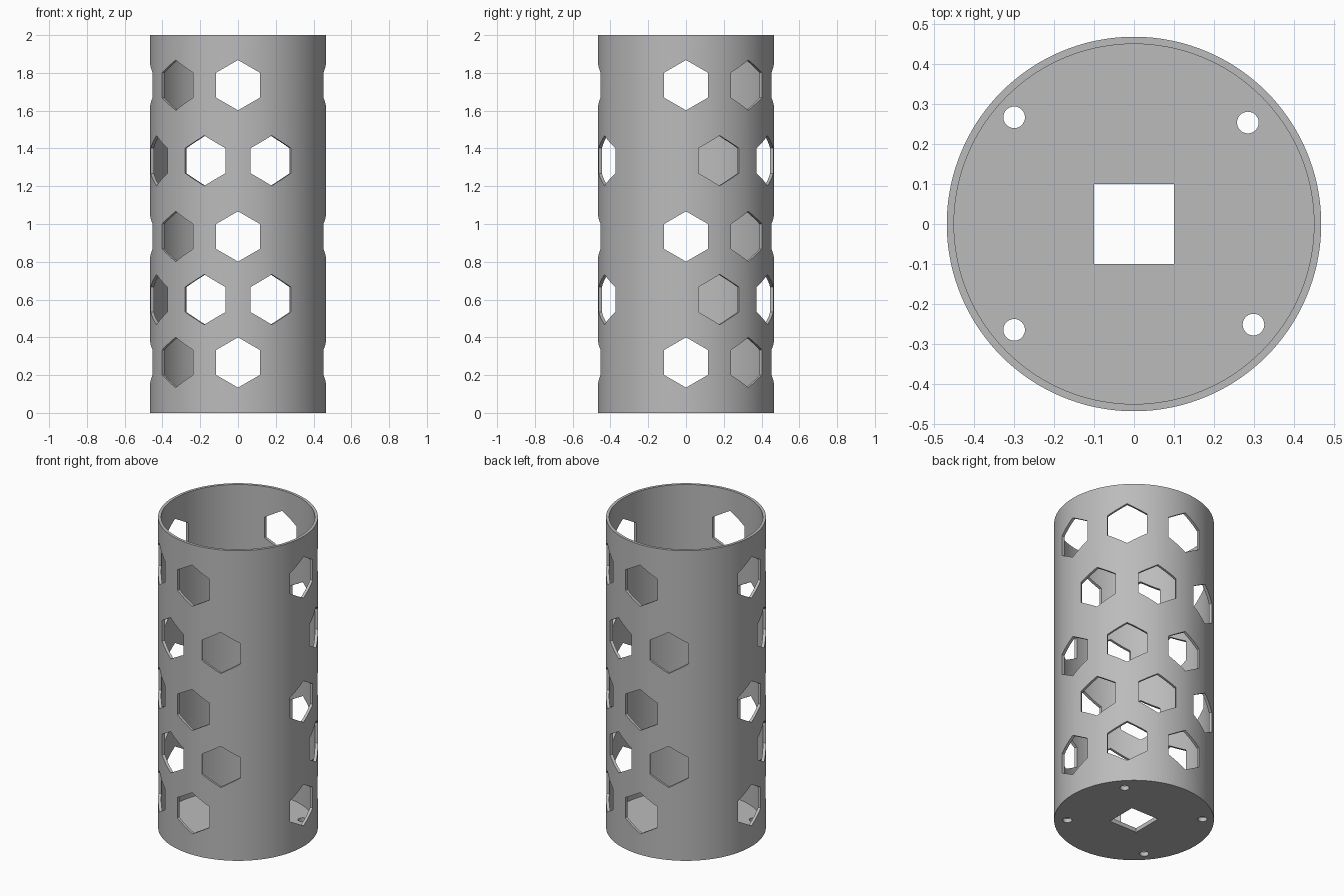
import bpy, bmesh
from math import pi, radians
from mathutils import Matrix, Vector

if "Cube" in bpy.data.objects:
    bpy.data.objects.remove(bpy.data.objects["Cube"])

RADIUS, HEIGHT, WALL, FLOOR = 0.467, 2.0, 0.018, 0.027
HEX_RADIUS = 0.133

grey = bpy.data.materials.new("plain grey")
grey.use_nodes = True
colour = (0.5, 0.5, 0.5, 1)
grey.diffuse_color = colour
grey.node_tree.nodes["Principled BSDF"].inputs["Base Color"].default_value = colour


def make_object(name, bm):
    mesh = bpy.data.meshes.new(name)
    bm.to_mesh(mesh)
    bm.free()
    obj = bpy.data.objects.new(name, mesh)
    bpy.context.collection.objects.link(obj)
    mesh.materials.append(grey)
    return obj


def prism(bm, sides, radius, depth, matrix):
    bmesh.ops.create_cone(bm, cap_ends=True, segments=sides, radius1=radius,
                          radius2=radius, depth=depth, matrix=matrix)


# Cup: a solid cylinder whose top face is inset and pushed down to the floor
bm = bmesh.new()
prism(bm, 144, RADIUS, HEIGHT, Matrix.Translation((0, 0, HEIGHT / 2)))
bm.faces.ensure_lookup_table()
top = max(bm.faces, key=lambda f: f.calc_center_median().z)
bmesh.ops.inset_region(bm, faces=[top], thickness=WALL, use_even_offset=True)
inner = bmesh.ops.extrude_discrete_faces(bm, faces=[top])["faces"][0]
bmesh.ops.translate(bm, verts=inner.verts, vec=(0, 0, FLOOR - HEIGHT))
bmesh.ops.recalc_face_normals(bm, faces=bm.faces)
cup = make_object("perforated_cup", bm)

# Hexagonal wall holes: opposite pairs in three directions, alternate rows turned
bm = bmesh.new()
for row, z in enumerate((0.267, 0.6, 0.934, 1.335, 1.735)):
    turn = 22.5 * (row % 2)
    for step in (0, 45, 90, 180, 225, 270):
        place = (Matrix.Rotation(radians(step + turn), 4, 'Z')
                 @ Matrix.Translation((0.48, 0, z))
                 @ Matrix.Rotation(pi / 2, 4, 'Y'))
        # Point a corner of the hexagon straight up
        probe = bmesh.new()
        prism(probe, 6, HEX_RADIUS, 0.2, Matrix())
        corner = max(abs(v.co.x) for v in probe.verts)
        probe.free()
        if corner < HEX_RADIUS * 0.95:
            place = place @ Matrix.Rotation(pi / 6, 4, 'Z')
        prism(bm, 6, HEX_RADIUS, 0.2, place)

# Floor holes: a square opening and four round screw holes
bmesh.ops.create_cube(bm, size=0.2)
for x, y in ((-0.299, 0.266), (0.284, 0.253), (-0.299, -0.264), (0.298, -0.251)):
    prism(bm, 32, 0.027, 0.2, Matrix.Translation((x, y, 0)))
cutter = make_object("hole_cutter", bm)
cutter.hide_render = True

# Cut every hole, then drop the cutter
cut = cup.modifiers.new("holes", 'BOOLEAN')
cut.operation, cut.solver, cut.object = 'DIFFERENCE', 'EXACT', cutter
bpy.ops.object.select_all(action='DESELECT')
bpy.context.view_layer.objects.active = cup
cup.select_set(True)
bpy.ops.object.modifier_apply(modifier=cut.name)
bpy.data.objects.remove(cutter)
bpy.ops.object.shade_smooth_by_angle(angle=radians(30))
